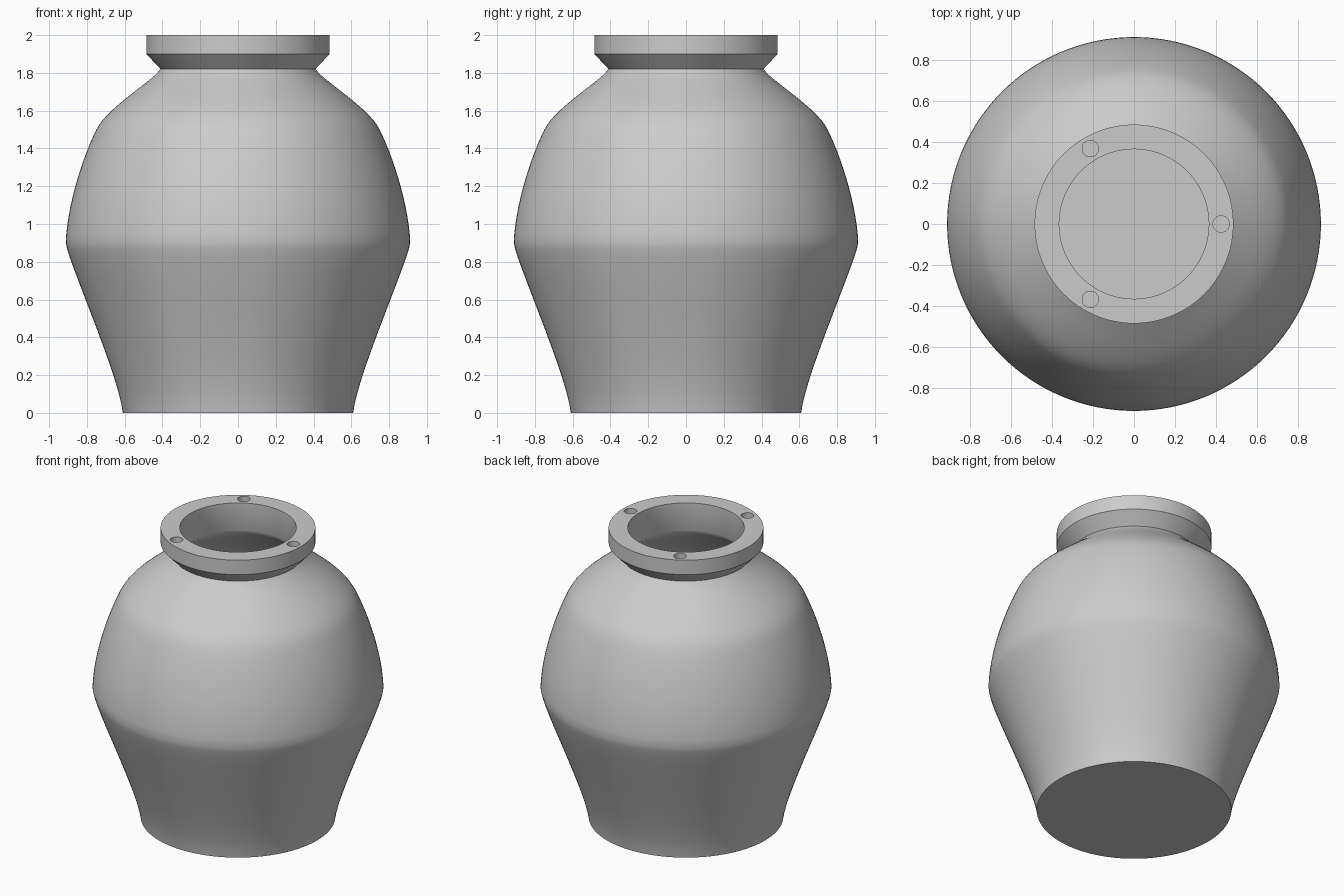
import bpy, bmesh, math
from mathutils import Vector
from mathutils.geometry import interpolate_bezier

cube = bpy.data.objects.get("Cube")
if cube:
    bpy.data.objects.remove(cube, do_unlink=True)

SIDES = 128
WALL = 0.045

clay = bpy.data.materials.new("grey_clay")
clay.use_nodes = True
clay.diffuse_color = (0.6, 0.6, 0.6, 1)
clay.node_tree.nodes["Principled BSDF"].inputs["Base Color"].default_value = clay.diffuse_color


def bezier_chain(segments, steps=14):
    """Join bezier segments of (radius, height) points into one profile."""
    points = []
    for seg in segments:
        curve = interpolate_bezier(*[Vector((r, 0, z)) for r, z in seg], steps)
        points += [(p.x, p.z) for p in curve][1 if points else 0:]
    return points


def lathe(name, profile):
    """Spin a closed profile whose two ends lie on the axis."""
    bm = bmesh.new()
    rings = []
    for r, z in profile:
        count = SIDES if r > 0 else 1
        rings.append([bm.verts.new((r * math.cos(i * math.tau / SIDES),
                                    r * math.sin(i * math.tau / SIDES), z))
                      for i in range(count)])
    for a, b in zip(rings, rings[1:]):
        for i in range(SIDES):
            j = (i + 1) % SIDES
            if len(a) == 1:
                bm.faces.new((a[0], b[j], b[i]))
            elif len(b) == 1:
                bm.faces.new((a[i], a[j], b[0]))
            else:
                bm.faces.new((a[i], a[j], b[j], b[i]))
    bmesh.ops.recalc_face_normals(bm, faces=bm.faces)
    mesh = bpy.data.meshes.new(name)
    bm.to_mesh(mesh)
    bm.free()
    mesh.materials.append(clay)
    obj = bpy.data.objects.new(name, mesh)
    bpy.context.collection.objects.link(obj)
    return obj


# Outer wall: foot to belly, belly to shoulder, shoulder to neck
outer = bezier_chain([
    [(0.61, 0), (0.63, 0.2), (0.9, 0.8), (0.912, 0.9)],
    [(0.912, 0.9), (0.905, 1.1), (0.82, 1.36), (0.75, 1.5)],
    [(0.75, 1.5), (0.69, 1.62), (0.46, 1.75), (0.41, 1.82)],
])
# Flared collar with a straight bore
collar = [(0.485, 1.9), (0.485, 2.0), (0.365, 2.0), (0.365, 1.81)]
# Inner wall follows the outer one down to a flat floor
inner = [(r - WALL, z - WALL * 0.5) for r, z in reversed(outer[:-1]) if z > 2 * WALL]
floor = [(outer[0][0] - WALL, WALL), (0, WALL)]
vase = lathe("vase", [(0, 0)] + outer + collar + inner + floor)

# Three fixing holes in the top of the rim
for k in range(3):
    a = k * math.tau / 3
    bpy.ops.mesh.primitive_cylinder_add(
        vertices=32, radius=0.04, depth=0.2,
        location=(0.425 * math.cos(a), 0.425 * math.sin(a), 2.0))
    cutter = bpy.context.object
    cutter.name = "hole_cutter"
    cutter.hide_render = True
    cutter.data.materials.append(clay)
    cut = vase.modifiers.new("hole", "BOOLEAN")
    cut.operation = "DIFFERENCE"
    cut.solver = "EXACT"
    cut.object = cutter
    bpy.context.view_layer.objects.active = vase
    bpy.ops.object.modifier_apply(modifier=cut.name)
    bpy.data.objects.remove(cutter, do_unlink=True)

# Smooth walls, crisp rim and foot edges
bpy.ops.object.select_all(action="DESELECT")
vase.select_set(True)
bpy.context.view_layer.objects.active = vase
bpy.ops.object.shade_smooth_by_angle(angle=math.radians(30))
